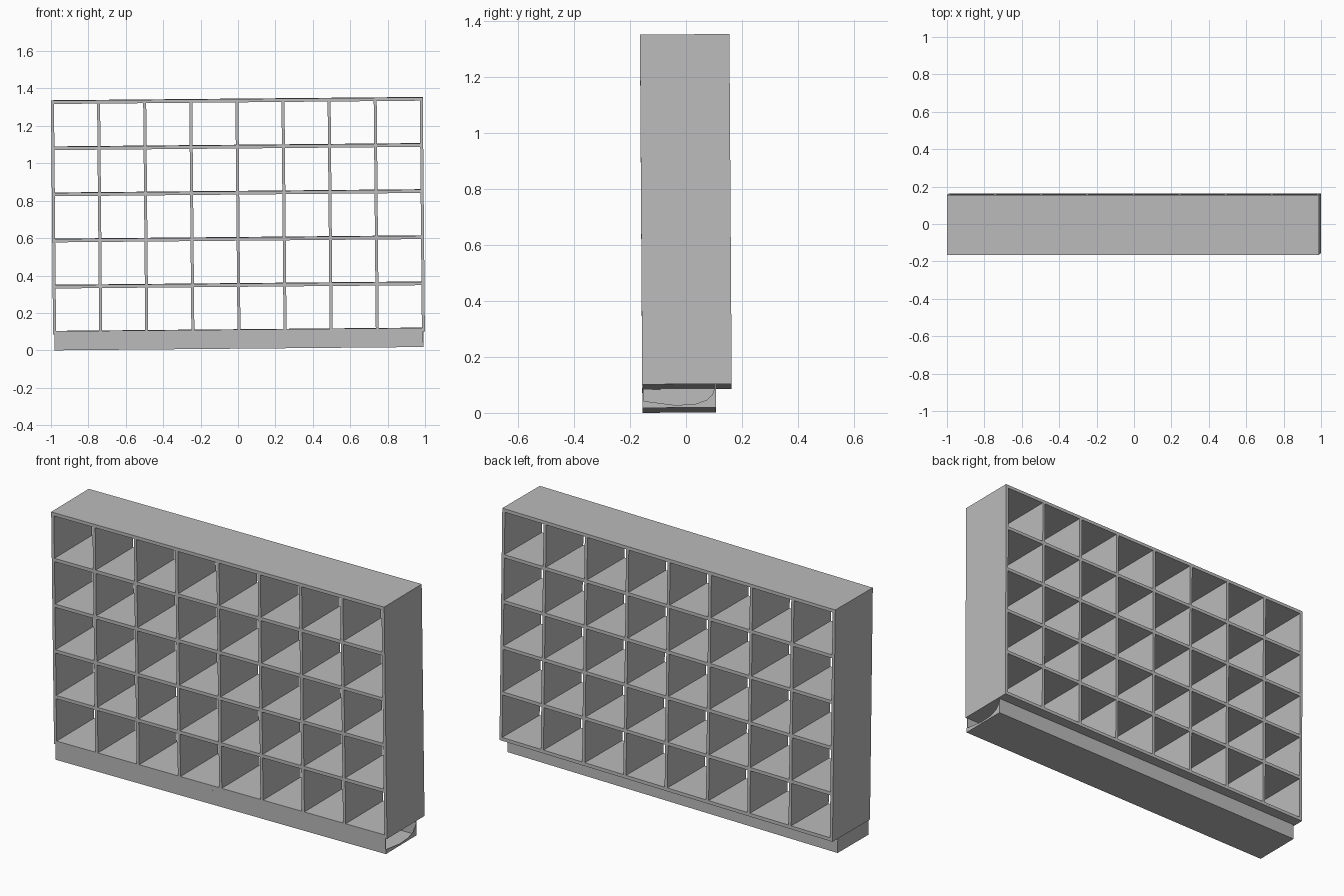
import bpy, bmesh, math
from mathutils import Matrix

cube = bpy.data.objects.get("Cube")
if cube:
    bpy.data.objects.remove(cube, do_unlink=True)

mat = bpy.data.materials.new("light grey")
mat.use_nodes = True
GREY = (0.5, 0.5, 0.5, 1)
mat.diffuse_color = GREY
mat.node_tree.nodes["Principled BSDF"].inputs["Base Color"].default_value = GREY

# The whole unit leans very slightly sideways and forwards
LEAN = (Matrix.Translation((0.006, 0.004, 0.01))
        @ Matrix.Rotation(-0.009, 4, 'Y') @ Matrix.Rotation(0.0065, 4, 'X'))

HALF, DEPTH, SIDE = 0.994, 0.16, 0.016
BOTTOM, TOP, BOARD = 0.084, 1.335, 0.018
COLUMNS, ROWS = 8, 5


def finish(name, bm):
    bmesh.ops.recalc_face_normals(bm, faces=bm.faces)
    mesh = bpy.data.meshes.new(name)
    bm.to_mesh(mesh)
    bm.free()
    mesh.materials.append(mat)
    obj = bpy.data.objects.new(name, mesh)
    bpy.context.collection.objects.link(obj)
    obj.matrix_world = LEAN
    return obj


def box(name, x, y, z):
    """Box spanning the (low, high) pairs x, y and z."""
    bm = bmesh.new()
    spans = (x, y, z)
    centre = [(a + b) / 2 for a, b in spans]
    size = [b - a for a, b in spans]
    bmesh.ops.create_cube(bm, size=1, matrix=Matrix.Translation(centre)
                          @ Matrix.Diagonal((*size, 1)))
    return finish(name, bm)


full_depth = (-DEPTH, DEPTH)
inner = HALF - SIDE

# Outer side panels
for name, s in (("left_side_panel", 1), ("right_side_panel", -1)):
    box(name, sorted((s * inner, s * HALF)), full_depth, (BOTTOM, TOP))

# Horizontal boards, bottom to top
pitch = (TOP - BOTTOM - BOARD) / ROWS
for row in range(ROWS + 1):
    name = {0: "bottom_board", ROWS: "top_board"}.get(row, f"shelf_{row}")
    z = BOTTOM + row * pitch
    box(name, (-inner, inner), full_depth, (z, z + BOARD))

# Upright dividers between the boards
for row in range(ROWS):
    z = BOTTOM + row * pitch
    for col in range(1, COLUMNS):
        x = (col - COLUMNS / 2) * (2 * HALF - SIDE) / COLUMNS
        box(f"divider_{row + 1}_{col}", (x - SIDE / 2, x + SIDE / 2),
            full_depth, (z + BOARD, z + pitch))

# Hollow plinth made of thin panels, set back from the rear
LEFT, RIGHT, BACK, SKIN = 0.984, -0.986, 0.103, 0.004
length = (RIGHT, LEFT)
box("plinth_front", length, (-DEPTH, -DEPTH + SKIN), (0, BOTTOM))
box("plinth_back", length, (BACK - SKIN, BACK), (0, BOTTOM))
box("plinth_floor", length, (-DEPTH + SKIN, BACK - SKIN), (0, SKIN))
box("plinth_right_end", (RIGHT, RIGHT + SKIN),
    (-DEPTH + SKIN, BACK - SKIN), (SKIN, BOTTOM))

# Left plinth end with a scooped opening
scoop = [(BACK, 0.08), (0.09, 0.045), (0.07, 0.027), (0.03, 0.013),
         (-0.04, 0.009), (-DEPTH, 0.025)]
bm = bmesh.new()
outline = [(-DEPTH, 0), (BACK, 0)] + scoop
face = bm.faces.new([bm.verts.new((LEFT, y, z)) for y, z in outline])
ext = bmesh.ops.extrude_face_region(bm, geom=[face])
bmesh.ops.translate(bm, vec=(SKIN / 2, 0, 0),
                    verts=[v for v in ext["geom"] if isinstance(v, bmesh.types.BMVert)])
finish("plinth_left_end", bm)

# Small screw heads along the plinth front
for i in range(5):
    bm = bmesh.new()
    place = (Matrix.Translation((-0.785 + i * 0.368, -DEPTH, BOTTOM - 0.006))
             @ Matrix.Rotation(math.pi / 2, 4, 'X'))
    bmesh.ops.create_cone(bm, cap_ends=True, segments=8, radius1=0.003,
                          radius2=0.003, depth=0.002, matrix=place)
    finish(f"screw_head_{i + 1}", bm)
